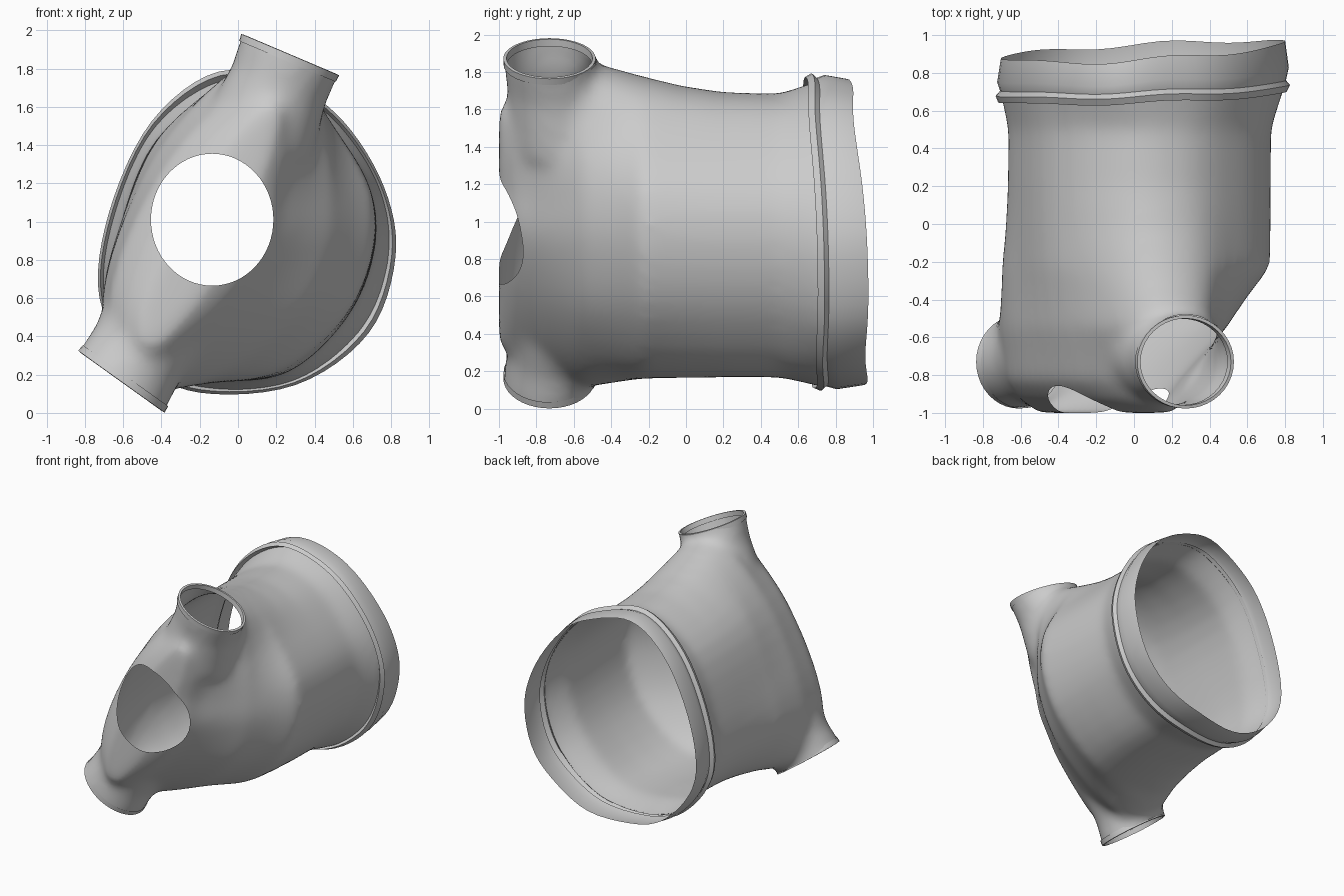
import bpy, bmesh, math
from mathutils import Vector

if "Cube" in bpy.data.objects:
    bpy.data.objects.remove(bpy.data.objects["Cube"])


def smooth_loop(pts, n=48):
    """Closed Catmull-Rom resampling of a small (x, z) outline."""
    out, m = [], len(pts)
    for i in range(n):
        f = i * m / n
        k, t = int(f), f - int(f)
        a, b, c, d = (Vector(pts[(k + j) % m]) for j in (-1, 0, 1, 2))
        out.append(0.5 * (2 * b + (c - a) * t + (2 * a - 5 * b + 4 * c - d) * t * t
                          + (3 * b - a - 3 * c + d) * t ** 3))
    return out


def scaled(pts, s, across=None):
    """Scale along the shoulder line by s, and across it by `across`."""
    c = sum((Vector(p) for p in pts), Vector((0, 0))) / len(pts)
    d = Vector((.48, .88)).normalized()
    e = Vector((d.y, -d.x))
    w = s if across is None else across
    return [c + d * (Vector(p) - c).dot(d) * s + e * (Vector(p) - c).dot(e) * w for p in pts]


def blend(p, q, t):
    return [Vector(a).lerp(Vector(b), t) for a, b in zip(p, q)]


def loft(bm, rings, caps):
    rows = [[bm.verts.new(p) for p in r] for r in rings]
    n = len(rows[0])
    for a, b in zip(rows, rows[1:]):
        for i in range(n):
            bm.faces.new((a[i], a[(i + 1) % n], b[(i + 1) % n], b[i]))
    if caps:
        bm.faces.new(rows[0][::-1])
        bm.faces.new(rows[-1])


def add_object(name, bm):
    bmesh.ops.recalc_face_normals(bm, faces=bm.faces)
    me = bpy.data.meshes.new(name)
    bm.to_mesh(me)
    bm.free()
    ob = bpy.data.objects.new(name, me)
    bpy.context.collection.objects.link(ob)
    return ob


def shade(ob):
    bpy.ops.object.select_all(action='DESELECT')
    ob.select_set(True)
    bpy.context.view_layer.objects.active = ob
    bpy.ops.object.shade_smooth_by_angle(angle=math.radians(40))


def oval(center, axis, r, ry, n=40):
    """Ring around an axis lying in the xz plane."""
    u = Vector((axis.z, 0, -axis.x))
    return [center + u * r * math.cos(2 * math.pi * i / n)
            + Vector((0, ry * math.sin(2 * math.pi * i / n), 0)) for i in range(n)]


# Torso outlines (x, z), from the waist to the shoulder line
waist = [(-.05, 1.67), (.27, 1.64), (.51, 1.45), (.70, 1.15), (.71, .82), (.56, .48),
         (.24, .20), (-.18, .185), (-.49, .31), (-.66, .60), (-.61, 1.0), (-.42, 1.44)]
belly = [(0, 1.76), (.32, 1.72), (.53, 1.46), (.70, 1.15), (.70, .82), (.54, .48),
         (.18, .20), (-.3, .17), (-.56, .27), (-.70, .60), (-.61, 1.0), (-.40, 1.46)]
chest = [(.05, 1.84), (.37, 1.78), (.46, 1.44), (.49, 1.12), (.46, .85), (.3, .52),
         (-.04, .24), (-.42, .11), (-.69, .27), (-.71, .60), (-.60, 1.0), (-.36, 1.45)]
shoulder = [(.08, 1.72), (.28, 1.66), (.30, 1.4), (.25, 1.15), (.21, .9), (.02, .6),
            (-.25, .34), (-.45, .23), (-.62, .33), (-.67, .60), (-.54, 1.0), (-.28, 1.42)]
hem = [(-.1, 1.78), (.28, 1.71), (.55, 1.52), (.76, 1.18), (.82, .82), (.68, .42),
       (.3, .15), (-.2, .11), (-.52, .27), (-.72, .60), (-.67, 1.05), (-.45, 1.52)]

# Sleeves: opening centre, outward axis, base centre
sleeves = {
    "upper": (Vector((.27, -.73, 1.865)), Vector((.39, 0, .92)).normalized(), Vector((.1, -.62, 1.42))),
    "lower": (Vector((-.605, -.73, .17)), Vector((-.58, 0, -.81)).normalized(), Vector((-.38, -.62, .56))),
}

# Solid torso and sleeves, fused by a voxel remesh
bm = bmesh.new()
stations = [(.9, blend(waist, hem, .9)), (.72, blend(waist, hem, .75)), (.62, blend(waist, hem, .4)),
            (.5, waist), (.2, blend(waist, belly, .1)), (-.02, blend(waist, belly, .45)),
            (-.23, belly), (-.38, blend(belly, chest, .5)), (-.55, chest),
            (-.70, blend(chest, shoulder, .55)), (-.83, shoulder),
            (-.93, scaled(shoulder, .95, .76)), (-1.0, scaled(shoulder, .86, .42))]
loft(bm, [[(p.x, y, p.y) for p in smooth_loop(s)] for y, s in stations], True)
for c, ax, base in sleeves.values():
    mid = base.lerp(c, .65)
    loft(bm, [oval(base, ax, .31, .33), oval(mid, ax, .265, .265),
              oval(c, ax, .275, .245), oval(c + ax * .15, ax, .28, .25)], True)
solid = add_object("garment_body", bm)
rm = solid.modifiers.new("fuse", 'REMESH')
rm.mode = 'VOXEL'
rm.voxel_size = .03
sm = solid.modifiers.new("relax", 'SMOOTH')
sm.factor = .5
sm.iterations = 16

# Oval cutter for the neck opening
NX, NZ, RX, RZ = -.135, 1.01, .32, .345
bm = bmesh.new()
ring = [(NX + RX * math.cos(a), NZ + RZ * math.sin(a))
        for a in (2 * math.pi * i / 64 for i in range(64))]
loft(bm, [[(x, y, z) for x, z in ring] for y in (-1.4, -.5)], True)
cutter = add_object("neck_cutter", bm)
cutter.hide_render = True
bo = solid.modifiers.new("neck", 'BOOLEAN')
bo.operation = 'DIFFERENCE'
bo.object = cutter
bpy.context.view_layer.update()
evaluated = solid.evaluated_get(bpy.context.evaluated_depsgraph_get())
bm = bmesh.new()
bm.from_mesh(evaluated.to_mesh())
evaluated.to_mesh_clear()
solid.modifiers.clear()
bpy.data.objects.remove(cutter)

# Keep only the thin shell: drop the walls left by the cutter
walls = [f for f in bm.faces if all(
    v.co.y < -.49 and math.hypot((v.co.x - NX) / RX, (v.co.z - NZ) / RZ) < 1.002 for v in f.verts)]
bmesh.ops.delete(bm, geom=walls, context='FACES')

# Open the waist and both sleeve ends
cuts = [(Vector((0, .72, 0)), Vector((0, 1, 0)))] + [(c, ax) for c, ax, _ in sleeves.values()]
for co, no in cuts:
    bmesh.ops.bisect_plane(bm, geom=bm.verts[:] + bm.edges[:] + bm.faces[:],
                           plane_co=co, plane_no=no, clear_outer=True)
bm.to_mesh(solid.data)
bm.free()
shade(solid)

# Turned-in cuffs at the sleeve ends
for name, (c, ax, _) in sleeves.items():
    bm = bmesh.new()
    loft(bm, [oval(c - ax * .03, ax, .274, .245), oval(c + ax * .008, ax, .278, .247),
              oval(c + ax * .010, ax, .260, .230), oval(c - ax * .03, ax, .256, .228)], False)
    shade(add_object(name + "_sleeve_cuff", bm))

# Waistband: folded tuck, then a wavy flared rim
bm = bmesh.new()
rings = []
for y, pts, wave in [(.71, blend(waist, hem, .6), .3), (.665, blend(waist, hem, .85), .6),
                     (.70, scaled(hem, 1.005), .6), (.725, scaled(hem, .975), .6),
                     (.78, scaled(hem, .995), .8), (.91, scaled(hem, .97), 1)]:
    rings.append([(p.x, y + wave * (.06 * p.x - .05 * (p.y - .9) + .012 * math.sin(9 * p.x)), p.y)
                  for p in smooth_loop(pts, 72)])
loft(bm, rings, False)
shade(add_object("waistband", bm))
